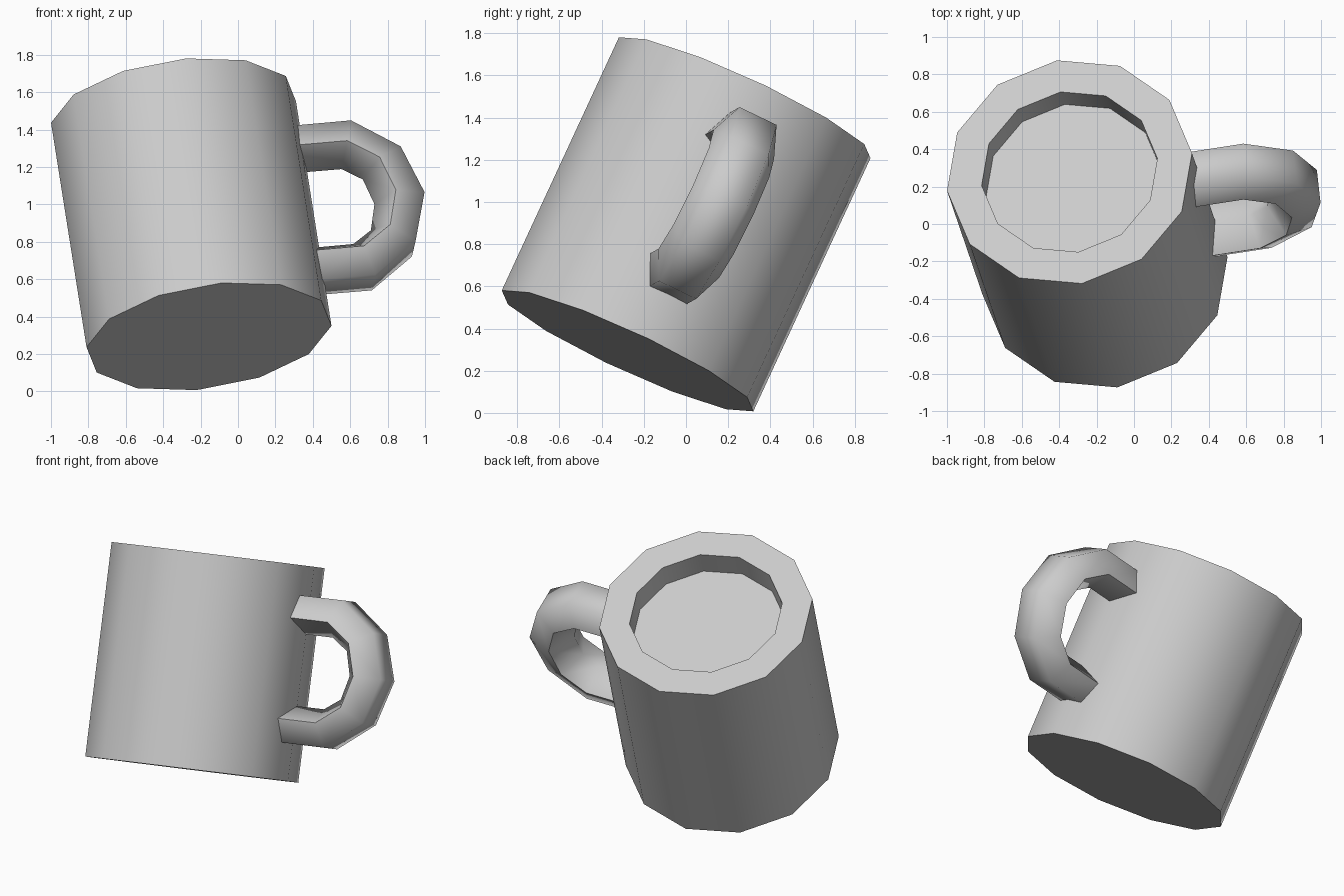
import bpy, bmesh, math
from mathutils import Vector, Matrix

if "Cube" in bpy.data.objects:
    bpy.data.objects.remove(bpy.data.objects["Cube"])

# Tilted mug frame: local x points out to the handle, local z runs up the mug
up = Vector((-0.142, 0.4155, 0.898)).normalized()
out = Vector((0.985, 0.15, 0.083))
out = (out - out.dot(up) * up).normalized()
side = up.cross(out)
frame = Matrix((out, side, up)).transposed().to_4x4()
frame.translation = (-0.155, -0.277, 0.294)


def make_object(name, bm):
    bmesh.ops.recalc_face_normals(bm, faces=bm.faces)
    mesh = bpy.data.meshes.new(name)
    bm.to_mesh(mesh)
    bm.free()
    obj = bpy.data.objects.new(name, mesh)
    bpy.context.collection.objects.link(obj)
    obj.matrix_world = frame
    return obj


def bridge(bm, rings):
    for a, b in zip(rings, rings[1:]):
        n = len(a)
        for i in range(n):
            j = (i + 1) % n
            bm.faces.new((a[i], a[j], b[j], b[i]))


# Mug body: 12-sided, thick rim and a shallow recessed surface inside
HEIGHT, RADIUS, INNER, DEPTH, SIDES = 1.336, 0.665, 0.477, 0.16, 12
bm = bmesh.new()
rings = []
for r, z in ((RADIUS, 0), (RADIUS, HEIGHT), (INNER, HEIGHT), (INNER, HEIGHT - DEPTH)):
    rings.append([bm.verts.new((r * math.cos(i * math.tau / SIDES),
                                r * math.sin(i * math.tau / SIDES), z))
                  for i in range(SIDES)])
bridge(bm, rings)
bm.faces.new(rings[0])
bm.faces.new(rings[-1])
body = make_object("mug_body", bm)

# Handle: five-sided section, flat side outward, swept round a half loop.
# Each row: outer and inner point (distance out, offset up) of the upper half
MID = 0.692
half = [((0.60, 0.458), (0.60, 0.224)),
        ((0.927, 0.459), (0.851, 0.223)),
        ((1.171, 0.281), (0.957, 0.151)),
        ((1.26, 0.0), (0.998, 0.0))]
path = [(o, i, 1) for o, i in half] + [(o, i, -1) for o, i in half[-2::-1]]
section = ((1.0, -0.098), (1.0, 0.098), (0.382, 0.16), (0.0, 0.0), (0.382, -0.16))
bm = bmesh.new()
rings = []
for o, i, s in path:
    ring = []
    for f, w in section:
        x = i[0] + (o[0] - i[0]) * f
        z = i[1] + (o[1] - i[1]) * f
        ring.append(bm.verts.new((x, w, MID + s * z)))
    rings.append(ring)
bridge(bm, rings)
bm.faces.new(rings[0])
bm.faces.new(rings[-1])
handle = make_object("mug_handle", bm)

# Smooth round surfaces, crisp rim and ends
for obj, angle in ((body, 40), (handle, 80)):
    bpy.ops.object.select_all(action='DESELECT')
    obj.select_set(True)
    bpy.context.view_layer.objects.active = obj
    bpy.ops.object.shade_smooth_by_angle(angle=math.radians(angle))
